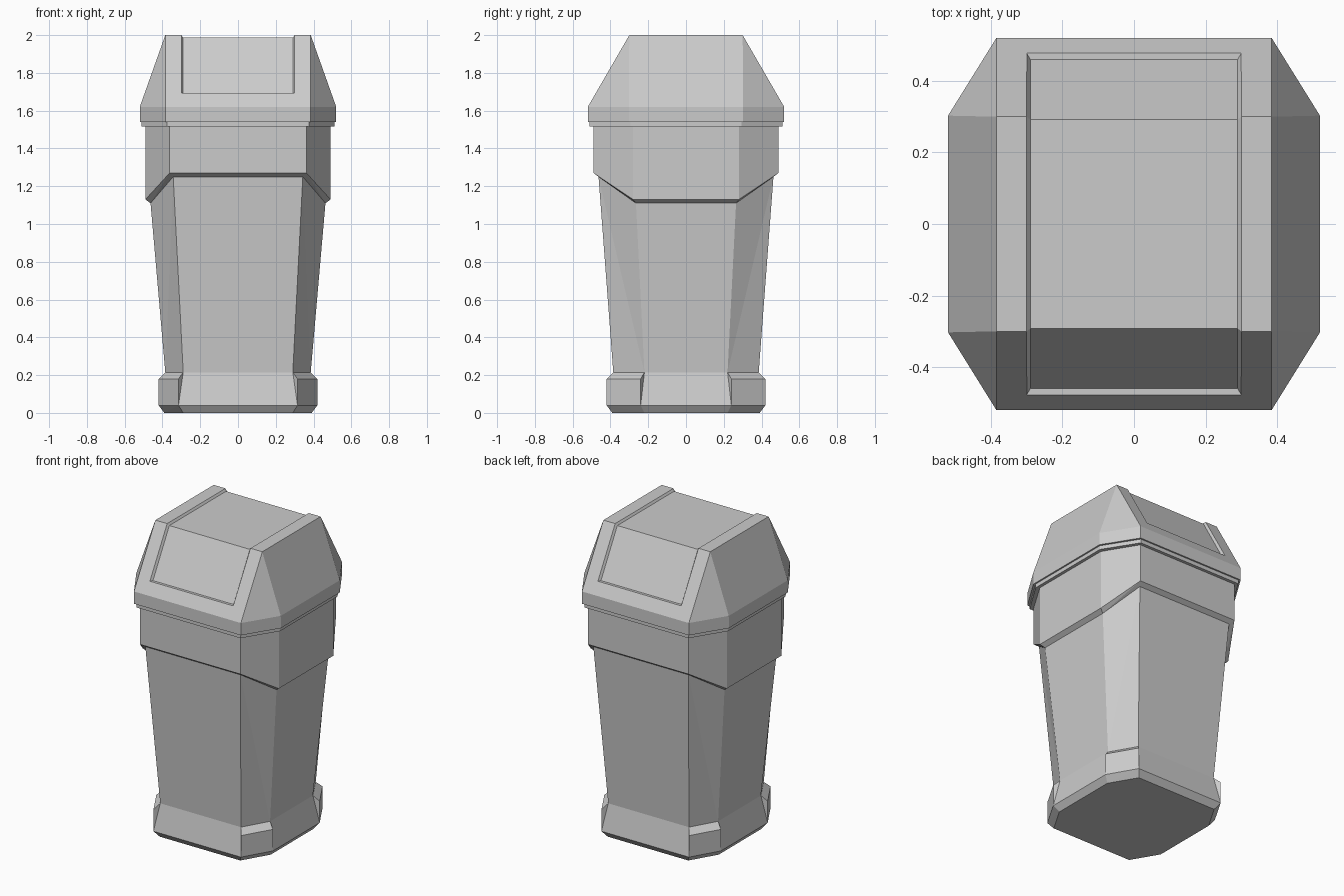
import bpy
import bmesh

default_cube = bpy.data.objects.get("Cube")
if default_cube:
    bpy.data.objects.remove(default_cube, do_unlink=True)

grey = bpy.data.materials.new("grey_plastic")
grey.use_nodes = True
grey.diffuse_color = (0.6, 0.6, 0.6, 1)
grey.node_tree.nodes["Principled BSDF"].inputs["Base Color"].default_value = (0.6, 0.6, 0.6, 1)


def finish(bm, name):
    """Clean the mesh and place it in the scene with flat shading."""
    bmesh.ops.remove_doubles(bm, verts=bm.verts, dist=0.0005)
    bmesh.ops.recalc_face_normals(bm, faces=bm.faces)
    mesh = bpy.data.meshes.new(name)
    bm.to_mesh(mesh)
    bm.free()
    mesh.materials.append(grey)
    obj = bpy.data.objects.new(name, mesh)
    bpy.context.collection.objects.link(obj)
    return obj


def ring(bm, end, side, z_end, z_side=None):
    """Eight corners: end = corner of front/back edge, side = corner of side edge."""
    z_side = z_end if z_side is None else z_side
    e, s = (*end, z_end), (*side, z_side)
    order = [(e, 1, -1), (s, 1, -1), (s, 1, 1), (e, 1, 1),
             (e, -1, 1), (s, -1, 1), (s, -1, -1), (e, -1, -1)]
    return [bm.verts.new((p[0] * sx, p[1] * sy, p[2])) for p, sx, sy in order]


def bridge(bm, low, high, faces=range(8)):
    for i in faces:
        j = (i + 1) % 8
        if i % 2:
            bm.faces.new((low[i], low[j], high[j], high[i]))
        elif i % 4 == 0:  # corner panels fold along a diagonal
            bm.faces.new((low[i], low[j], high[i]))
            bm.faces.new((low[j], high[j], high[i]))
        else:
            bm.faces.new((low[i], low[j], high[j]))
            bm.faces.new((low[i], high[j], high[i]))


def loft(bm, rings):
    for low, high in zip(rings, rings[1:]):
        bridge(bm, low, high)
    bm.faces.new(rings[0][::-1])


# Base: chamfered plinth with four raised corner blocks
bm = bmesh.new()
floor = ring(bm, (0.29, 0.39), (0.39, 0.22), 0)
foot = ring(bm, (0.315, 0.42), (0.42, 0.24), 0.04)
block = ring(bm, (0.315, 0.42), (0.42, 0.24), 0.18)
neck = ring(bm, (0.29, 0.385), (0.385, 0.22), 0.215)
loft(bm, [floor, foot])
bridge(bm, foot, neck, range(1, 8, 2))
bridge(bm, foot, block, range(0, 8, 2))
bridge(bm, block, neck, range(0, 8, 2))
for trio in zip(foot, block, neck):
    bm.faces.new(trio)
bm.faces.new(neck)
finish(bm, "base")

# Body: tapered bin flaring into a stepped collar
bm = bmesh.new()
body = [ring(bm, (0.29, 0.385), (0.385, 0.22), 0.215),
        ring(bm, (0.343, 0.463), (0.463, 0.265), 1.25, 1.11),
        ring(bm, (0.362, 0.49), (0.49, 0.28), 1.27, 1.13),
        ring(bm, (0.362, 0.49), (0.49, 0.28), 1.515)]
loft(bm, body)
bm.faces.new(body[-1])
finish(bm, "body")

# Lid: two-step rim below a hipped hood
bm = bmesh.new()
lid_rings = [ring(bm, (0.375, 0.51), (0.51, 0.295), 1.515),
             ring(bm, (0.375, 0.51), (0.51, 0.295), 1.54),
             ring(bm, (0.385, 0.52), (0.52, 0.303), 1.54),
             ring(bm, (0.385, 0.52), (0.52, 0.303), 1.62),
             ring(bm, (0.385, 0.30), (0.385, 0.30), 2.0)]
loft(bm, lid_rings)
top = lid_rings[-1]
bm.faces.new([top[i] for i in (0, 3, 4, 7)])
lid = finish(bm, "lid")

# Recessed flap panel running over the front, top and back of the hood
bm = bmesh.new()
inner = [(-0.46, 1.693), (-0.292, 1.987), (0.292, 1.987), (0.46, 1.693)]
outer = [(-0.514, 1.693), (-0.316, 2.026), (0.316, 2.026), (0.514, 1.693)]
sections = []
for (yi, zi), (yo, zo) in zip(inner, outer):
    sections.append([bm.verts.new(p) for p in (
        (-0.29, yi, zi), (0.29, yi, zi), (0.32, yo, zo), (-0.32, yo, zo))])
for a, b in zip(sections, sections[1:]):
    for i in range(4):
        j = (i + 1) % 4
        bm.faces.new((a[i], a[j], b[j], b[i]))
bm.faces.new(sections[0])
bm.faces.new(sections[-1])
cutter = finish(bm, "flap_cutter")
cutter.hide_render = True

cut = lid.modifiers.new("flap_recess", 'BOOLEAN')
cut.operation = 'DIFFERENCE'
cut.solver = 'EXACT'
cut.object = cutter
bpy.context.view_layer.objects.active = lid
bpy.ops.object.modifier_apply(modifier=cut.name)
bpy.data.objects.remove(cutter, do_unlink=True)
